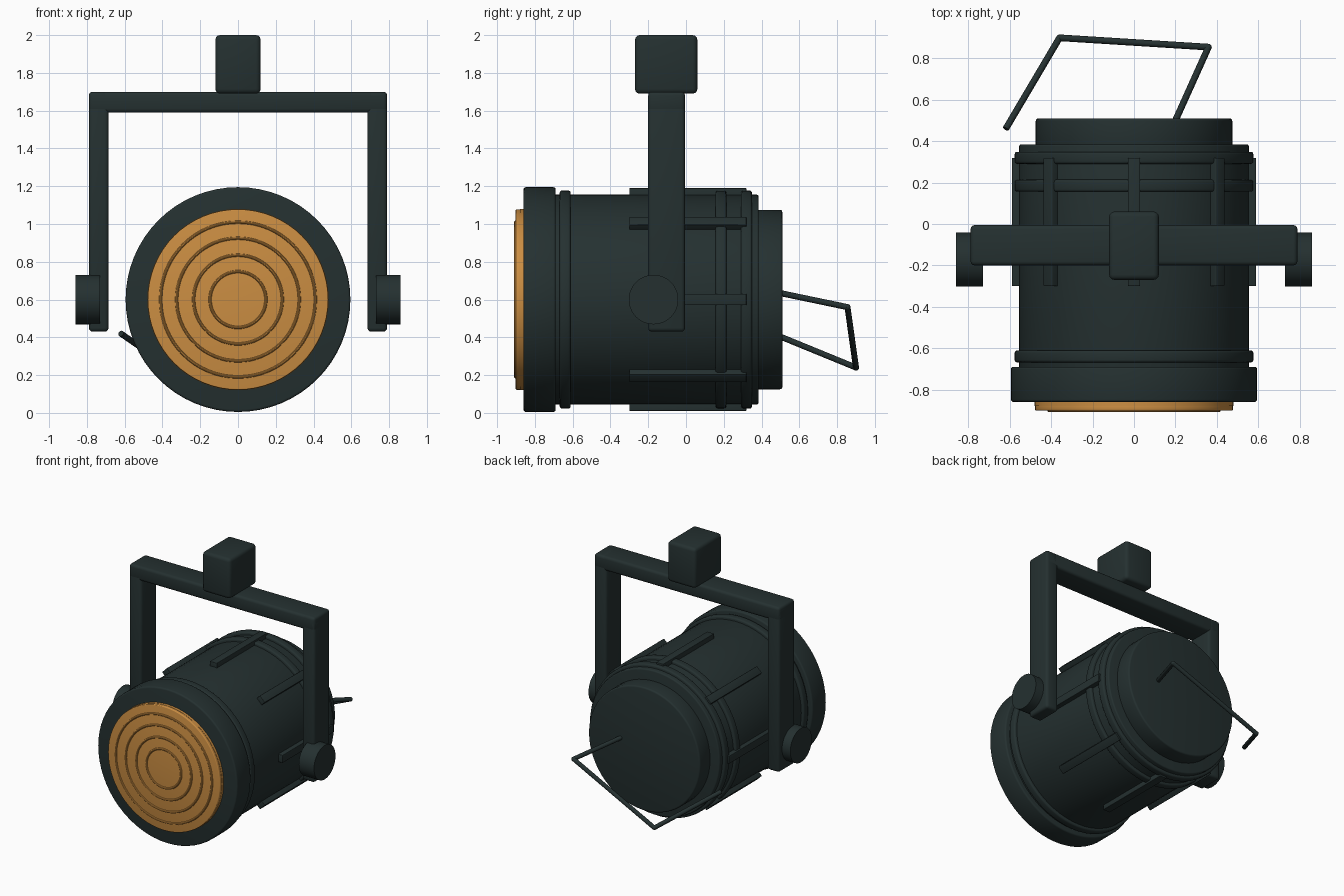
import bpy, math
from mathutils import Vector

if "Cube" in bpy.data.objects:
    bpy.data.objects.remove(bpy.data.objects["Cube"])

def material(name, rgb):
    m = bpy.data.materials.new(name)
    m.diffuse_color = (*rgb, 1)
    m.use_nodes = True
    m.node_tree.nodes["Principled BSDF"].inputs["Base Color"].default_value = m.diffuse_color
    return m

DARK = material("dark_metal", (0.018, 0.030, 0.030))
AMBER = material("amber_lens", (0.60, 0.27, 0.055))
CZ = 0.6  # height of the lamp axis

def finish(name, mat, bevel=0):
    o = bpy.context.object
    o.name = name
    o.data.materials.append(mat)
    bpy.ops.object.transform_apply(location=False, rotation=True, scale=True)
    if bevel:
        b = o.modifiers.new("bevel", 'BEVEL')
        b.width, b.segments, b.limit_method = bevel, 3, 'ANGLE'
        b.angle_limit = math.radians(40)
        bpy.ops.object.modifier_apply(modifier="bevel")
    bpy.ops.object.shade_smooth_by_angle(angle=math.radians(35))
    return o

def drum(name, r, y0, y1, mat=DARK, bevel=0.01):
    bpy.ops.mesh.primitive_cylinder_add(vertices=64, radius=r, depth=y1 - y0,
        location=(0, (y0 + y1) / 2, CZ), rotation=(math.pi / 2, 0, 0))
    return finish(name, mat, bevel)

def box(name, lo, hi, bevel=0.02, rot=(0, 0, 0)):
    lo, hi = Vector(lo), Vector(hi)
    bpy.ops.mesh.primitive_cube_add(size=1, location=(lo + hi) / 2, rotation=rot)
    bpy.context.object.scale = hi - lo
    return finish(name, DARK, bevel)

# Housing
drum("housing", 0.555, -0.72, 0.385)
drum("front_rim", 0.595, -0.86, -0.69, bevel=0.012)
drum("back_cap", 0.475, 0.36, 0.51, bevel=0.012)
for i, y in enumerate((-0.64, 0.185, 0.32)):
    drum(f"band_{i}", 0.577, y - 0.029, y + 0.029, bevel=0.012)

# Lens with raised rings
drum("lens", 0.48, -0.88, -0.85, AMBER, 0)
drum("lens_face", 0.478, -0.902, -0.87, AMBER, 0.006)
for i, r in enumerate((0.148, 0.235, 0.325, 0.41)):
    bpy.ops.mesh.primitive_torus_add(major_radius=r, minor_radius=0.008,
        major_segments=64, minor_segments=10,
        location=(0, -0.902, CZ), rotation=(math.pi / 2, 0, 0))
    finish(f"lens_ring_{i}", AMBER)

# Eight cooling fins around the housing
for i in range(8):
    a = i * math.pi / 4
    c = Vector((0.56 * math.cos(a), 0.01, CZ + 0.56 * math.sin(a)))
    h = Vector((0.03, 0.31, 0.03))
    box(f"fin_{i}", c - h, c + h, 0.004, (0, -a, 0))

# Yoke, side knobs and clamp
box("yoke_bar", (-0.79, -0.2, 1.59), (0.79, -0.005, 1.70))
for s, side in ((-1, "left"), (1, "right")):
    box(f"yoke_arm_{side}", (s * 0.7375 - 0.0525, -0.2, 0.43),
        (s * 0.7375 + 0.0525, -0.005, 1.70))
    bpy.ops.mesh.primitive_cylinder_add(vertices=48, radius=0.131, depth=0.13,
        location=(s * 0.795, -0.172, CZ), rotation=(0, math.pi / 2, 0))
    finish(f"knob_{side}", DARK)
box("clamp", (-0.12, -0.27, 1.69), (0.12, 0.06, 2.0), 0.025)

# Power cable with sharp corners, made of straight rods
pts = [Vector(p) for p in ((0.155, 0.4, 0.655), (0.36, 0.855, 0.56),
                           (-0.36, 0.9, 0.24), (-0.62, 0.46, 0.42))]
for i, (p, q) in enumerate(zip(pts, pts[1:])):
    d = q - p
    bpy.ops.mesh.primitive_cylinder_add(vertices=12, radius=0.016, depth=d.length,
        location=(p + q) / 2, rotation=d.to_track_quat('Z', 'Y').to_euler())
    finish(f"cable_{i}", DARK)
for i, p in enumerate(pts[1:3]):
    bpy.ops.mesh.primitive_uv_sphere_add(segments=12, ring_count=8, radius=0.016, location=p)
    finish(f"cable_corner_{i}", DARK)
